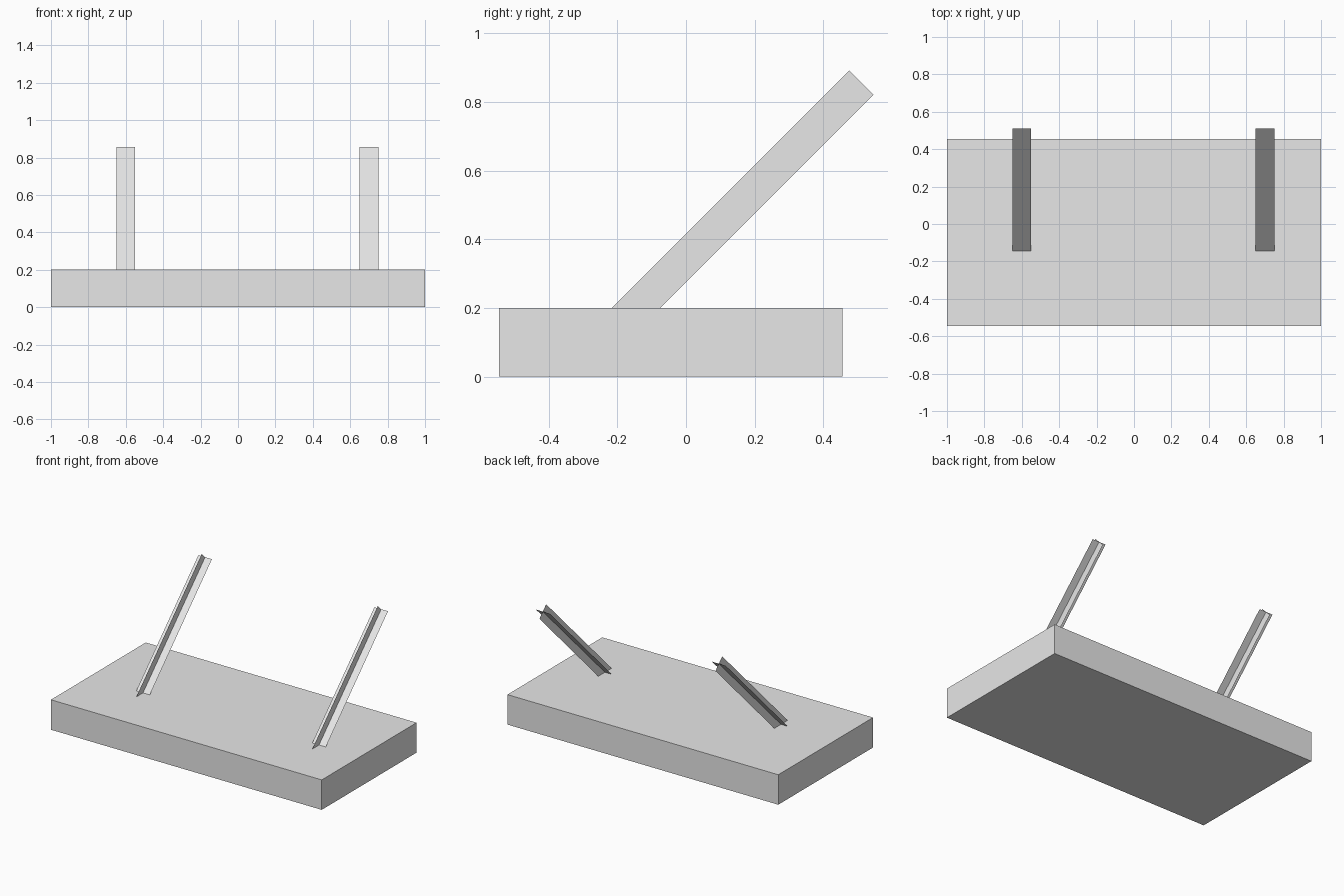
import bpy
import bmesh
from math import radians
from mathutils import Matrix, Vector

if "Cube" in bpy.data.objects:
    bpy.data.objects.remove(bpy.data.objects["Cube"], do_unlink=True)

grey = bpy.data.materials.new("light_grey")
grey.use_nodes = True
grey.diffuse_color = (0.8, 0.8, 0.8, 1)
grey.node_tree.nodes["Principled BSDF"].inputs["Base Color"].default_value = (0.8, 0.8, 0.8, 1)


def finish(name, bm):
    mesh = bpy.data.meshes.new(name)
    bm.to_mesh(mesh)
    bm.free()
    mesh.materials.append(grey)
    obj = bpy.data.objects.new(name, mesh)
    bpy.context.collection.objects.link(obj)
    return obj


# Solid slab base
bm = bmesh.new()
bmesh.ops.create_cube(bm, size=1)
bmesh.ops.scale(bm, vec=(2, 1, 0.2), verts=bm.verts)
base = finish("base_slab", bm)
base.location = (0, -0.045, 0.1)


# Leaning post: two thin sheets crossing along the post's axis
def leaning_post(name, x):
    bm = bmesh.new()
    width, length = 0.1, 1.0
    for side in (Vector((width / 2, 0, 0)), Vector((0, width / 2, 0))):
        up = Vector((0, 0, length / 2))
        corners = (-side - up, side - up, side + up, -side + up)
        bm.faces.new([bm.verts.new(c) for c in corners])
    bmesh.ops.transform(bm, matrix=Matrix.Rotation(radians(-45), 4, "X"), verts=bm.verts)
    post = finish(name, bm)
    post.location = (x, 0.157, 0.502)


leaning_post("right_post", -0.6)
leaning_post("left_post", 0.7)
